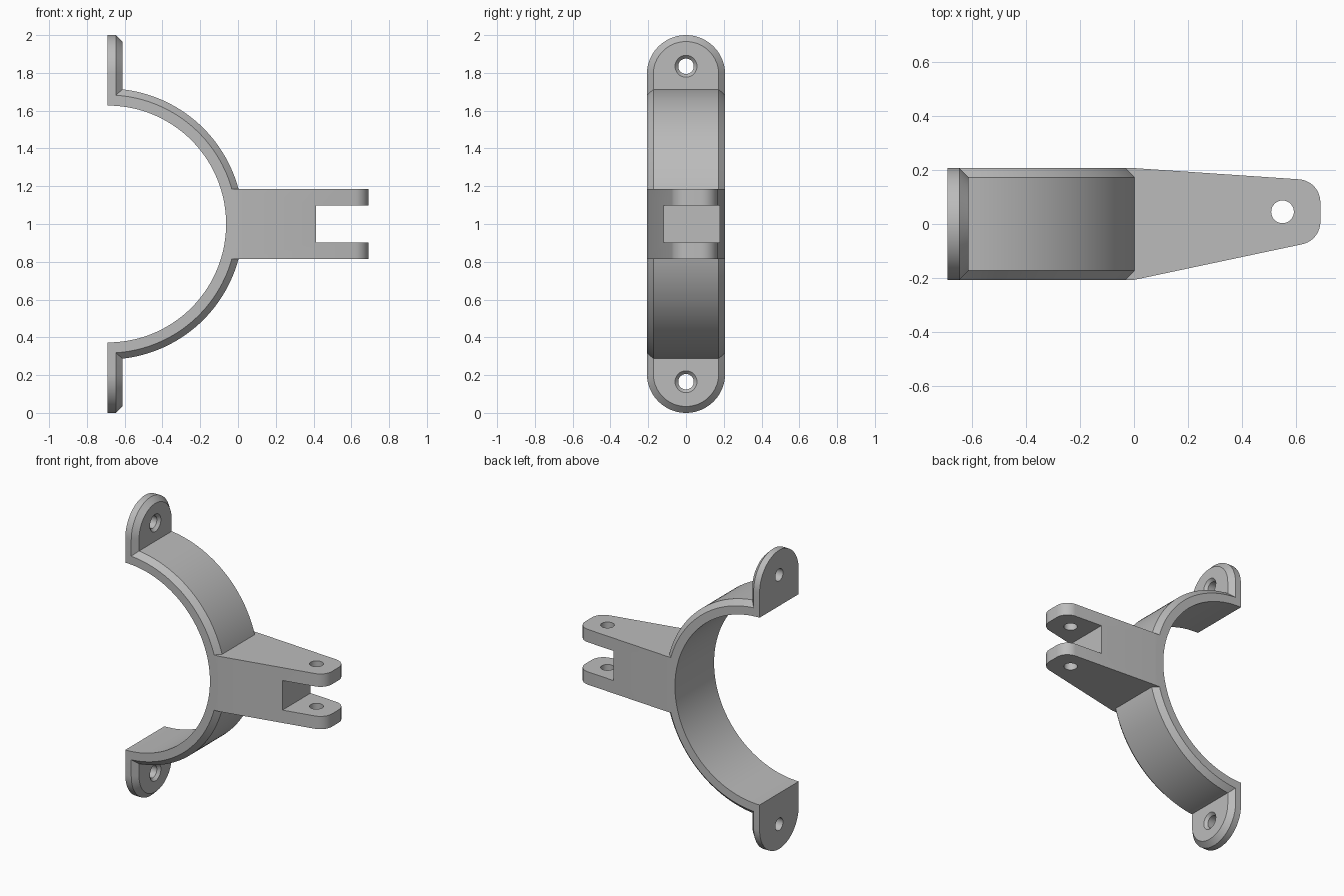
import bpy, bmesh
from math import sin, cos, pi, radians, atan
from mathutils import Vector

cube = bpy.data.objects.get("Cube")
if cube:
    bpy.data.objects.remove(cube)

AXIS_X, AXIS_Z = -0.69, 1.0      # clamp axis
R_IN, R_OUT = 0.627, 0.717       # band radii
W, CH = 0.207, 0.034             # half width, chamfer
TAB_X = -0.612                   # chamfered face of the tabs
ARM_H = 0.185                    # half height of the arm

grey = bpy.data.materials.new("Grey plastic")
grey.use_nodes = True
grey.diffuse_color = (0.5, 0.5, 0.5, 1)
grey.node_tree.nodes["Principled BSDF"].inputs["Base Color"].default_value = (0.5, 0.5, 0.5, 1)


def loft(name, rings):
    """Join equal-length rings of points into a closed, capped solid."""
    bm = bmesh.new()
    rows = [[bm.verts.new(p) for p in ring] for ring in rings]
    n = len(rows[0])
    for a, b in zip(rows, rows[1:]):
        for i in range(n):
            j = (i + 1) % n
            bm.faces.new((a[i], a[j], b[j], b[i]))
    bm.faces.new(rows[0])
    bm.faces.new(rows[-1])
    bmesh.ops.recalc_face_normals(bm, faces=bm.faces)
    mesh = bpy.data.meshes.new(name)
    bm.to_mesh(mesh)
    bm.free()
    mesh.materials.append(grey)
    obj = bpy.data.objects.new(name, mesh)
    bpy.context.collection.objects.link(obj)
    return obj


def combine(obj, other, operation):
    """Apply a boolean and discard the helper."""
    mod = obj.modifiers.new(operation.title(), "BOOLEAN")
    mod.operation, mod.object, mod.solver = operation, other, "EXACT"
    bpy.context.view_layer.objects.active = obj
    bpy.ops.object.modifier_apply(modifier=mod.name)
    bpy.data.objects.remove(other)


def arc(cx, cy, r, start, end, steps):
    angles = [start + (end - start) * i / steps for i in range(steps + 1)]
    return [(cx + r * cos(a), cy + r * sin(a)) for a in angles]


# Half-round band with chamfered outer edges
section = [(R_IN, -W), (R_OUT - CH, -W), (R_OUT, CH - W),
           (R_OUT, W - CH), (R_OUT - CH, W), (R_IN, W)]
turns = arc(0, 0, 1, -pi / 2, pi / 2, 72)
band = loft("clamp_bracket", [[(AXIS_X + r * c, y, AXIS_Z + r * s) for r, y in section]
                              for c, s in turns])


# Round-ended tabs with a chamfered rim and a countersunk hole
def make_tab(name, side):
    def ring(x, inset):
        r = W - inset
        pts = [(r, 0.66)] + arc(0, 1 - W, r, 0, pi, 40) + [(-r, 0.66)]
        return [(x, y, AXIS_Z + side * z) for y, z in pts]

    tab = loft(name, [ring(AXIS_X, 0), ring(TAB_X - CH, 0), ring(TAB_X, CH)])
    bore = [(-0.8, 0.041), (TAB_X - 0.018, 0.041), (TAB_X, 0.058), (-0.5, 0.058)]
    hole = loft("hole_cutter", [[(x, y, AXIS_Z + side * z)
                                 for y, z in arc(0, 0.835, r, 0, 2 * pi, 32)[:-1]]
                                for x, r in bore])
    combine(tab, hole, "DIFFERENCE")
    return tab


# Tapered arm with a rounded tip, forked by a slot
TIP, FILLET = 0.69, 0.085
cx = TIP - FILLET
up, down = atan(0.068), atan(0.212)
top_y = W - 0.068 * cx - FILLET / cos(up)
low_y = -W + 0.212 * cx + FILLET / cos(down)
outline = [(-0.05, -W), (0, -W)]
outline += arc(cx, low_y, FILLET, down - pi / 2, 0, 12)
outline += arc(cx, top_y, FILLET, 0, pi / 2 - up, 12)
outline += [(0, W), (-0.05, W)]


def prism(name, points, half):
    return loft(name, [[(x, y, AXIS_Z + h) for x, y in points] for h in (-half, half)])


arm = prism("clevis_arm", outline, ARM_H)
slot = prism("slot_cutter", [(0.413, -0.4), (0.9, -0.4), (0.9, 0.4), (0.413, 0.4)], 0.099)
combine(arm, slot, "DIFFERENCE")
pin = prism("pin_cutter", arc(0.55, 0.045, 0.042, 0, 2 * pi, 32)[:-1], 0.4)
combine(arm, pin, "DIFFERENCE")

# Merge into one moulded body
for part in (make_tab("upper_tab", 1), make_tab("lower_tab", -1), arm):
    combine(band, part, "UNION")

bpy.ops.object.select_all(action="DESELECT")
band.select_set(True)
bpy.context.view_layer.objects.active = band
bpy.ops.object.shade_smooth_by_angle(angle=radians(25))
